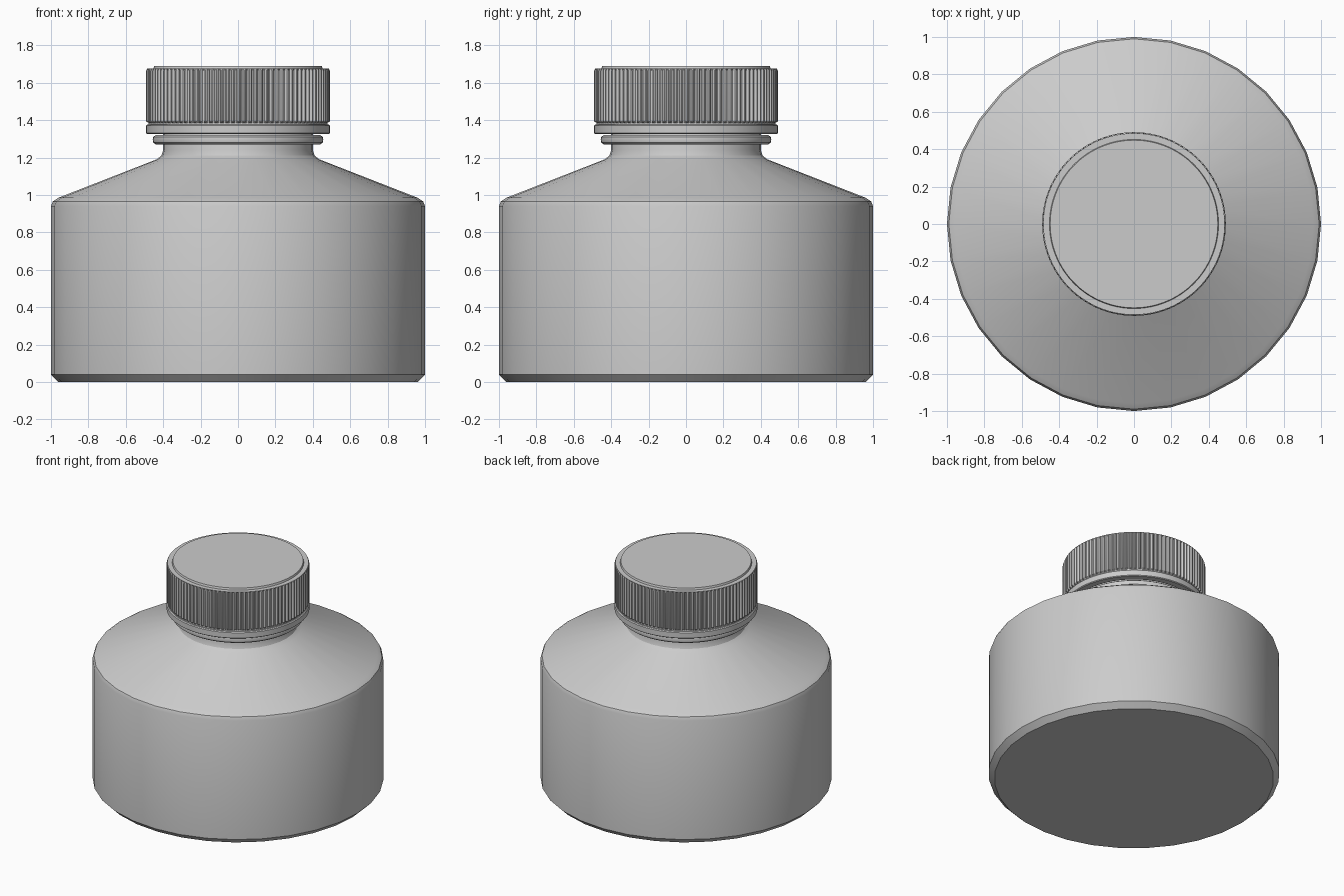
import bpy, bmesh
from math import sin, cos, tau, radians

if "Cube" in bpy.data.objects:
    bpy.data.objects.remove(bpy.data.objects["Cube"])


def lathe(name, profile, n, rib_depth=0.0, angle=30):
    """Spin (radius, z[, ribbed]) points about z; radius 0 makes a pole."""
    bm = bmesh.new()
    rings = []
    for p in profile:
        r, z = p[0], p[1]
        ribbed = len(p) > 2
        if r == 0:
            rings.append([bm.verts.new((0, 0, z))])
            continue
        ring = []
        for i in range(n):
            # two outer points then two inner points per rib
            rr = r - (rib_depth if ribbed and i % 4 > 1 else 0)
            a = tau * i / n
            ring.append(bm.verts.new((rr * cos(a), rr * sin(a), z)))
        rings.append(ring)
    for lo, hi in zip(rings, rings[1:]):
        for i in range(n):
            j = (i + 1) % n
            if len(lo) == 1:
                bm.faces.new((lo[0], hi[j], hi[i]))
            elif len(hi) == 1:
                bm.faces.new((lo[i], lo[j], hi[0]))
            else:
                bm.faces.new((lo[i], lo[j], hi[j], hi[i]))
    bmesh.ops.recalc_face_normals(bm, faces=bm.faces)
    mesh = bpy.data.meshes.new(name)
    bm.to_mesh(mesh)
    bm.free()
    ob = bpy.data.objects.new(name, mesh)
    bpy.context.collection.objects.link(ob)
    bpy.ops.object.select_all(action='DESELECT')
    ob.select_set(True)
    bpy.context.view_layer.objects.active = ob
    bpy.ops.object.shade_smooth_by_angle(angle=radians(angle))
    return ob


# Bottle: chamfered base, straight wall, sloped shoulder, neck inside the cap
lathe("bottle_body", [
    (0, 0), (0.96, 0), (1.0, 0.04), (1.0, 0.94), (0.99, 0.965), (0.96, 0.985),
    (0.435, 1.19), (0.41, 1.21), (0.40, 1.24), (0.40, 1.60), (0, 1.60)], 32)

# Rounded collar on the neck
lathe("neck_collar", [
    (0.39, 1.27), (0.44, 1.27), (0.453, 1.28), (0.456, 1.295), (0.453, 1.31),
    (0.44, 1.32), (0.39, 1.32), (0.39, 1.27)], 64)

# Tamper band below the cap
lathe("tamper_band", [
    (0.44, 1.325), (0.485, 1.325), (0.491, 1.33), (0.491, 1.37), (0.485, 1.376),
    (0.44, 1.376), (0.44, 1.325)], 96)

# Ribbed screw cap with a raised top disc
lathe("screw_cap", [
    (0, 1.62), (0.44, 1.62), (0.44, 1.37), (0.478, 1.37), (0.478, 1.385),
    (0.491, 1.392, 1), (0.491, 1.665, 1), (0.485, 1.676),
    (0.452, 1.676), (0.448, 1.69), (0, 1.69)], 400, rib_depth=0.013)
